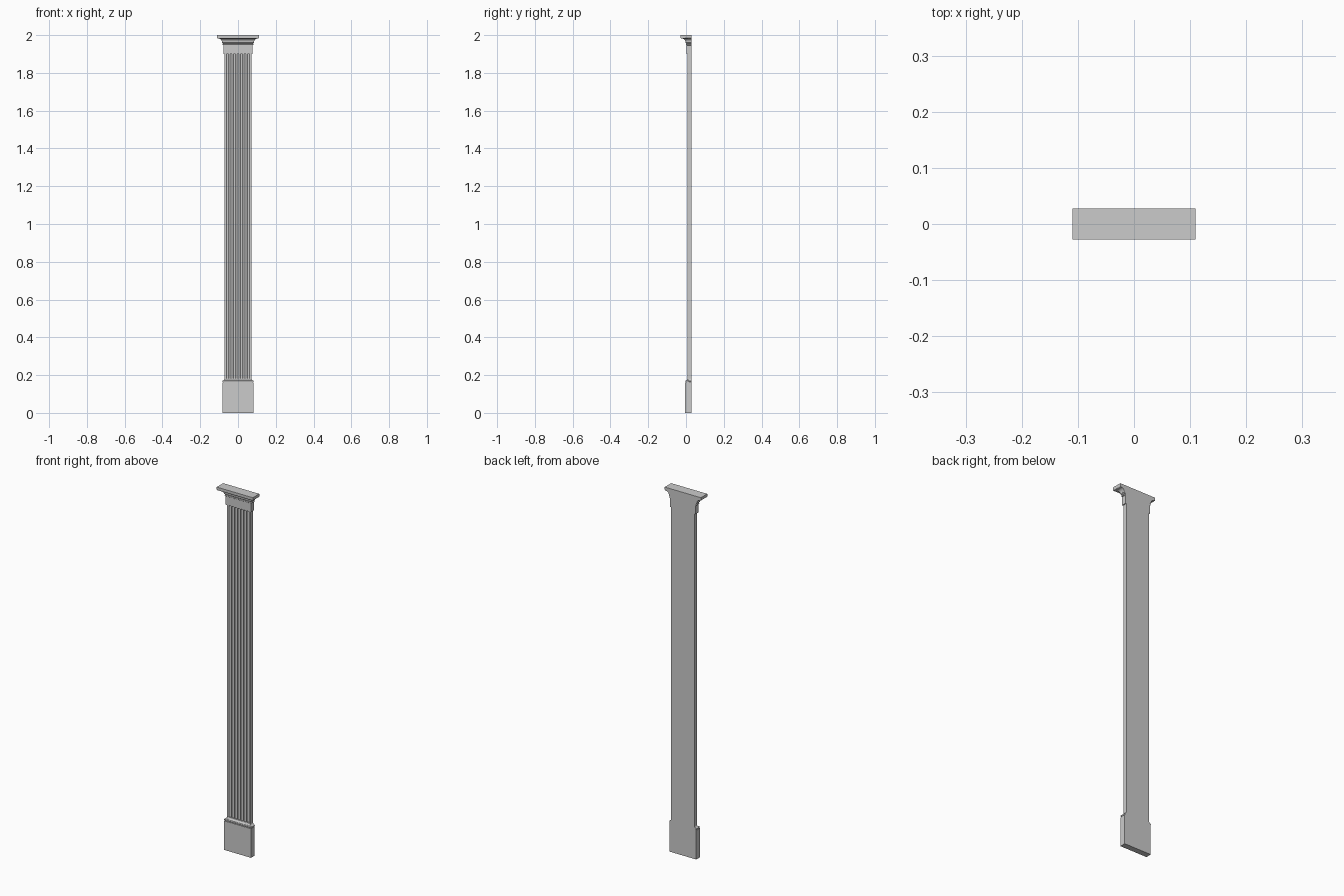
import bpy, bmesh, math

if "Cube" in bpy.data.objects:
    bpy.data.objects.remove(bpy.data.objects["Cube"])

BACK = 0.028


def finish(bm, name):
    bmesh.ops.recalc_face_normals(bm, faces=bm.faces)
    me = bpy.data.meshes.new(name)
    bm.to_mesh(me)
    bm.free()
    ob = bpy.data.objects.new(name, me)
    bpy.context.collection.objects.link(ob)
    bpy.ops.object.select_all(action='DESELECT')
    ob.select_set(True)
    bpy.context.view_layer.objects.active = ob
    bpy.ops.object.shade_smooth_by_angle(angle=math.radians(35))
    return ob


def loft(name, rings):
    """Skin a stack of equal-length point rings and cap both ends."""
    bm = bmesh.new()
    rows = [[bm.verts.new(p) for p in r] for r in rings]
    n = len(rows[0])
    for a, b in zip(rows, rows[1:]):
        for i in range(n):
            j = (i + 1) % n
            bm.faces.new((a[i], a[j], b[j], b[i]))
    bm.faces.new(rows[0])
    bm.faces.new(rows[-1])
    return finish(bm, name)


def moulding(name, profile, offset):
    """Mitred moulding on front and sides, flat at the back; profile = (half width, z)."""
    return loft(name, [[(-w, BACK, z), (-w, offset - w, z), (w, offset - w, z), (w, BACK, z)]
                       for w, z in profile])


def arc(cx, cz, rx, rz, a0, a1, n=8):
    out = []
    for i in range(n + 1):
        a = math.radians(a0 + (a1 - a0) * i / n)
        out.append((cx + rx * math.cos(a), cz + rz * math.sin(a)))
    return out


# Plinth block with a small stepped base moulding
moulding("plinth", [(0.082, 0), (0.082, 0.160)], 0.078)
moulding("base_moulding", [(0.080, 0.160), (0.080, 0.163)]
         + arc(0.078, 0.1675, 0.0045, 0.0045, -90, 90)
         + arc(0.079, 0.182, 0.007, 0.010, 270, 180), 0.079)

# Fluted shaft: outline with concave flutes, extruded upward
HALF, FRONT, COUNT, PITCH, R = 0.072, 0.008, 7, 0.0185, 0.0062
outline = [(-HALF, BACK), (-HALF, FRONT)]
for k in range(COUNT):
    cx = (k - (COUNT - 1) / 2) * PITCH
    outline += [(x, y) for x, y in arc(cx, FRONT, R, R, 180, 0)]
outline += [(HALF, FRONT), (HALF, BACK)]
loft("fluted_shaft", [[(x, y, z) for x, y in outline] for z in (0.160, 1.902)])

# Neck block above the shaft
moulding("neck", [(0.077, 1.90), (0.077, 1.952)], 0.080)

# Crown: bead, fillet, sweeping cove and top slab
crown = ([(0.077, 1.946)] + arc(0.078, 1.951, 0.004, 0.004, -90, 90)
         + [(0.080, 1.956), (0.084, 1.960), (0.084, 1.964)]
         + arc(0.104, 1.964, 0.019, 0.018, 180, 90)
         + [(0.106, 1.982)]
         + arc(0.106, 1.986, 0.004, 0.004, -90, 0, 5)
         + [(0.110, 2.0)])
moulding("crown", crown, 0.082)
